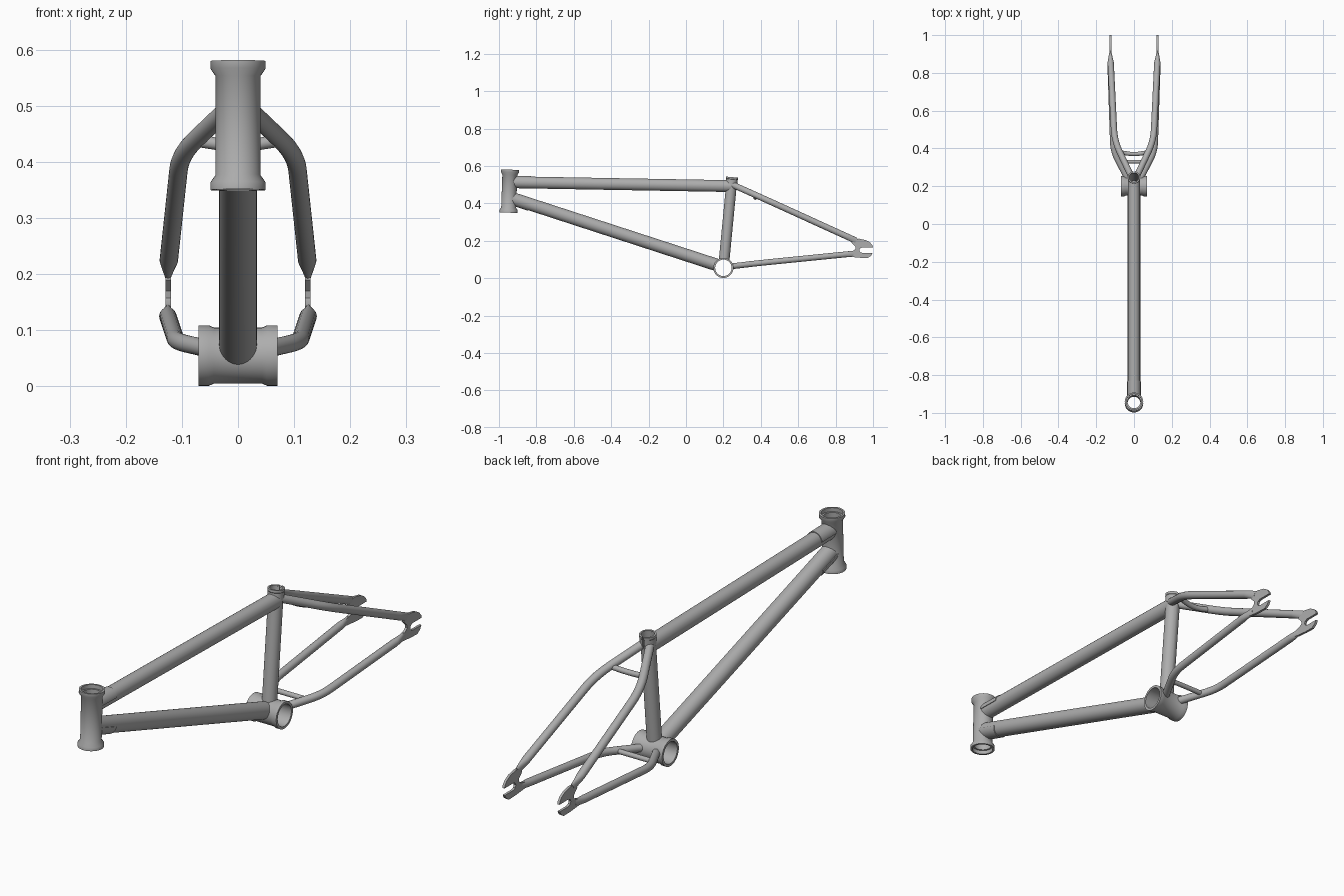
import bpy, bmesh
from math import cos, sin, pi, sqrt, radians
from mathutils import Vector as V

cube = bpy.data.objects.get("Cube")
if cube:
    bpy.data.objects.remove(cube)

steel = bpy.data.materials.new("grey steel")
steel.use_nodes = True
grey = (0.42, 0.42, 0.42, 1)
steel.diffuse_color = grey
steel.node_tree.nodes["Principled BSDF"].inputs["Base Color"].default_value = grey

SEGS = 36
HEAD = (V((0, -0.949, 0.35)), V((0, -0.941, 0.58)))
SHELL = (V((-0.07, 0.2, 0.055)), V((0.07, 0.2, 0.055)))
SEAT = (V((0, 0.2, 0.055)), V((0, 0.247, 0.54)))


def finish(name, bm):
    """Turn a bmesh into a smooth shaded grey object."""
    bmesh.ops.recalc_face_normals(bm, faces=bm.faces[:])
    mesh = bpy.data.meshes.new(name)
    bm.to_mesh(mesh)
    bm.free()
    mesh.materials.append(steel)
    obj = bpy.data.objects.new(name, mesh)
    bpy.context.collection.objects.link(obj)
    bpy.ops.object.select_all(action="DESELECT")
    obj.select_set(True)
    bpy.context.view_layer.objects.active = obj
    bpy.ops.object.shade_smooth_by_angle(angle=radians(35))
    return obj


def skin(bm, rings, closed):
    """Bridge neighbouring rings of vertices with quads."""
    for a, b in zip(rings, rings[1:]):
        n = len(a)
        for i in range(n if closed else n - 1):
            j = (i + 1) % n
            bm.faces.new((a[i], a[j], b[j], b[i]))


def cope(ring, direction, axis, radius):
    """Slide a tube's end ring along the tube onto another tube's surface."""
    w = (axis[1] - axis[0]).normalized()
    d = direction.normalized()
    dp = d - w * d.dot(w)
    for v in ring:
        p = v.co - axis[0]
        p = p - w * p.dot(w)
        a, b, c = dp.dot(dp), p.dot(dp), p.dot(p) - radius ** 2
        v.co += d * ((-b + sqrt(max(b * b - a * c, 0))) / a)


def lathe(name, a, b, profile, start=0, arc=360, loop=False, ends=()):
    """Revolve (radius, distance) points about the line a-b."""
    w = (b - a).normalized()
    u = V((0, 1, 0)) if abs(w.x) > 0.9 else V((1, 0, 0))
    s = w.cross(u)
    full = arc == 360
    count = SEGS if full else SEGS + 1
    angles = [radians(start + arc * i / SEGS) for i in range(count)]
    bm = bmesh.new()
    rings = [[bm.verts.new(a + w * t + (u * cos(q) + s * sin(q)) * r) for q in angles]
             for r, t in profile]
    skin(bm, rings + rings[:1] if loop else rings, full)
    if loop and not full:
        for k in (0, -1):
            bm.faces.new([ring[k] for ring in rings])
    for picks, sign, axis, radius in ends:
        for k in picks:
            cope(rings[k], w * sign, axis, radius)
    return finish(name, bm)


def rounded(points, size):
    """Replace the inner corners of a path with smooth bends."""
    out = [points[0]]
    for p, c, n in zip(points, points[1:], points[2:]):
        a = c + (p - c).normalized() * size
        b = c + (n - c).normalized() * size
        for i in range(11):
            t = i / 10
            out.append(a * (1 - t) ** 2 + c * 2 * t * (1 - t) + b * t * t)
    return out + [points[-1]]


def sweep(name, points, radius, bend, end=None, pinch=None):
    """Sweep a round tube along a bent path."""
    path = rounded([V(p) for p in points], bend)
    if pinch:  # extra rings where the tube flattens towards the plate
        last, prev = path[-1], path[-2]
        path[-1:] = [last + (prev - last).normalized() * d for d in (0.06, 0.045, 0.03, 0.015, 0)]
    bm, rings = bmesh.new(), []
    for i, p in enumerate(path):
        t = (path[min(i + 1, len(path) - 1)] - path[max(i - 1, 0)]).normalized()
        u = t.cross(V((0, 0, 1))).normalized()
        s = u.cross(t)
        rings.append([bm.verts.new(p + (u * cos(q) + s * sin(q)) * radius)
                      for q in (2 * pi * k / 24 for k in range(24))])
    skin(bm, rings, True)
    if end:
        cope(rings[0], path[1] - path[0], *end)
    if pinch:
        for k, ring in enumerate(rings[-5:]):
            for v in ring:
                v.co.x = pinch + (v.co.x - pinch) * (1 - 0.17 * k)
        bm.faces.new(rings[-1])
    return finish(name, bm)


# Head tube with flared cups at both ends
length = (HEAD[1] - HEAD[0]).length
half = [(0.049, 0), (0.049, 0.014), (0.040, 0.027)]
bore = [(0.034, 0.016), (0.041, 0.016), (0.041, 0)]
outer = half + [(r, length - t) for r, t in reversed(half)]
inner = [(r, length - t) for r, t in reversed(bore)] + bore
lathe("head_tube", *HEAD, outer + inner, loop=True)

# Bottom bracket shell with raised ends
half = [(0.054, 0), (0.054, 0.018), (0.050, 0.027)]
lathe("bottom_bracket_shell", *SHELL,
      half + [(r, 0.14 - t) for r, t in reversed(half)] + [(0.044, 0.14), (0.044, 0)], loop=True)

# Seat tube and its split collar
seat_len = (SEAT[1] - SEAT[0]).length
lathe("seat_tube", *SEAT, [(0.0285, 0.05), (0.0285, seat_len - 0.004), (0.025, seat_len - 0.004), (0.025, 0.05)],
      start=97, arc=346, loop=False, ends=[((0, 3), 1, SHELL, 0.047)])
lathe("seat_tube_back", *SEAT, [(0.0285, 0.05), (0.0285, seat_len - 0.05), (0.025, seat_len - 0.05), (0.025, 0.05)],
      start=83, arc=14, ends=[((0, 3), 1, SHELL, 0.047)])
lathe("seat_collar", *SEAT,
      [(0.028, seat_len - 0.04), (0.031, seat_len - 0.04), (0.031, seat_len - 0.012),
       (0.0325, seat_len - 0.01), (0.0325, seat_len), (0.025, seat_len)],
      start=97, arc=346, loop=True)

# Top tube and down tube, mitred onto their neighbours, each with a head gusset
main_tubes = [
    ("top", V((0, -0.94, 0.513)), V((0, 0.242, 0.492)), 0.0315, SEAT, 0.0275, 180),
    ("down", V((0, -0.94, 0.430)), V((0, 0.2, 0.059)), 0.0335, SHELL, 0.047, 0),
]
for label, a, b, r, far, far_r, start in main_tubes:
    span = (b - a).length
    lathe(label + "_tube", a, b, [(r, 0.03), (r, span - 0.03)],
          ends=[((0,), 1, HEAD, 0.037), ((1,), -1, far, far_r)])
    lathe(label + "_tube_gusset", a, b, [(r - 0.001, 0.03), (r + 0.003, 0.03), (r + 0.003, 0.112), (r - 0.001, 0.112)],
          start=start, arc=180, loop=True, ends=[((0, 1), 1, HEAD, 0.037)])

# Slotted dropout outline as (y, z)
DROPOUT = [(0.868, 0.14), (0.895, 0.147), (0.907, 0.158), (0.905, 0.17), (0.885, 0.19),
           (0.895, 0.207), (0.925, 0.211), (0.963, 0.203), (0.985, 0.19), (0.997, 0.175),
           (1.0, 0.164), (0.942, 0.164), (0.93, 0.159), (0.926, 0.15), (0.93, 0.14),
           (0.942, 0.135), (0.998, 0.135), (0.99, 0.12), (0.972, 0.108), (0.93, 0.109),
           (0.868, 0.115)]

# Rear triangle, built once per side
for side, s in (("left", 1), ("right", -1)):
    sweep(side + "_seat_stay",
          [(s * 0.016, 0.255, 0.497), (s * 0.103, 0.44, 0.414), (s * 0.126, 0.91, 0.2)],
          0.0165, 0.07, (SEAT, 0.027), s * 0.124)
    sweep(side + "_chain_stay",
          [(s * 0.04, 0.25, 0.064), (s * 0.110, 0.385, 0.08), (s * 0.127, 0.895, 0.131)],
          0.0155, 0.05, (SHELL, 0.047), s * 0.124)
    bm = bmesh.new()
    face = bm.faces.new([bm.verts.new((s * 0.124 - 0.005, y, z)) for y, z in DROPOUT])
    grown = bmesh.ops.extrude_face_region(bm, geom=[face])["geom"]
    bmesh.ops.translate(bm, vec=(0.01, 0, 0),
                        verts=[g for g in grown if isinstance(g, bmesh.types.BMVert)])
    finish(side + "_dropout", bm)

# Cross bridges between the stays
sweep("seat_stay_bridge", [(-0.073, 0.38, 0.438), (0, 0.366, 0.426), (0.073, 0.38, 0.438)], 0.011, 0.05)
sweep("chain_stay_bridge", [(-0.08, 0.33, 0.073), (0, 0.33, 0.073), (0.08, 0.33, 0.073)], 0.01, 0.02)
